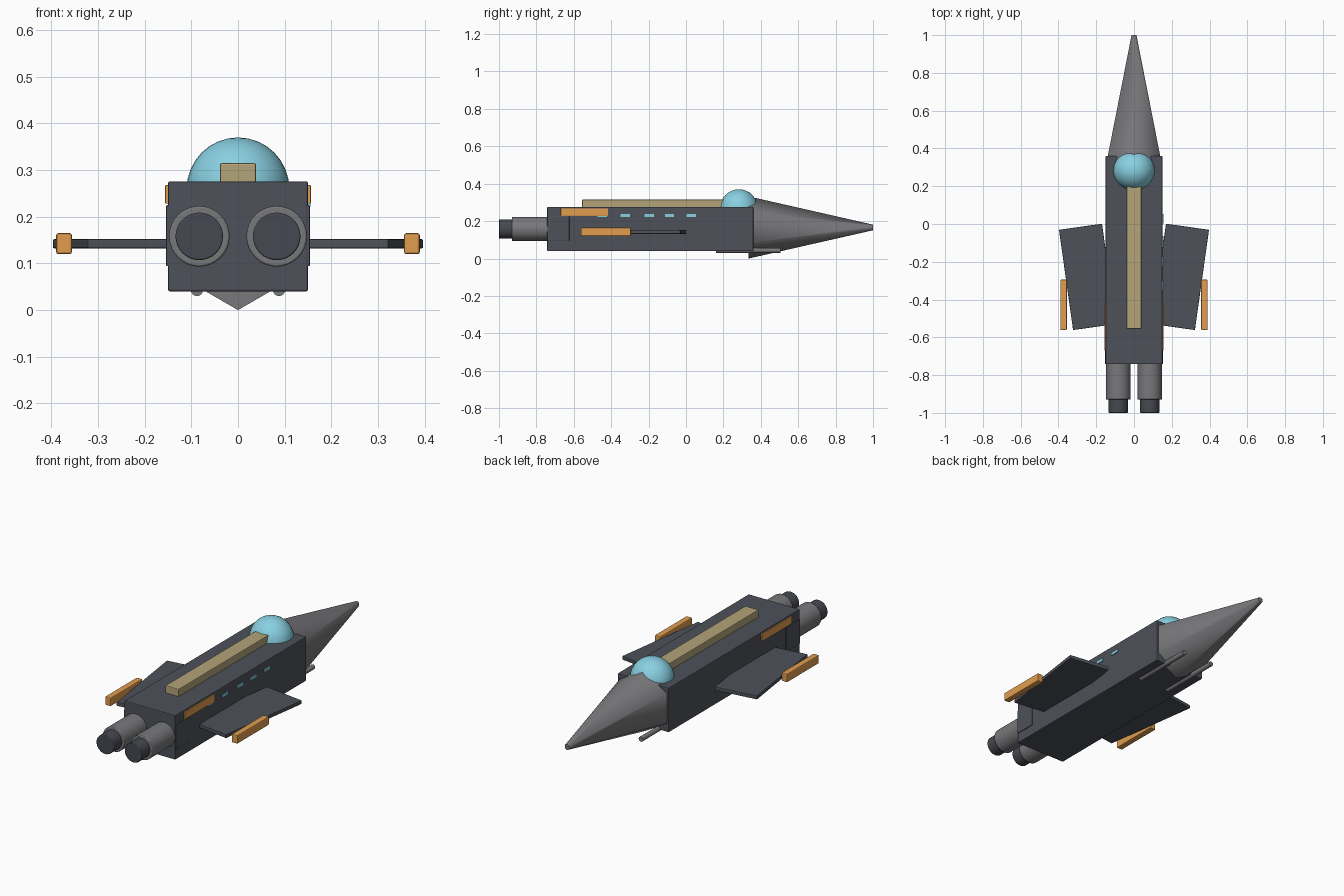
import bpy, math
from mathutils import Matrix

if "Cube" in bpy.data.objects:
    bpy.data.objects.remove(bpy.data.objects["Cube"])


def material(name, rgb):
    m = bpy.data.materials.new(name)
    m.diffuse_color = (*rgb, 1)
    m.use_nodes = True
    m.node_tree.nodes["Principled BSDF"].inputs["Base Color"].default_value = m.diffuse_color
    return m


HULL = material("dark hull grey", (0.075, 0.083, 0.10))
METAL = material("mid metal grey", (0.19, 0.19, 0.20))
NOZZLE = material("nozzle grey", (0.06, 0.066, 0.08))
TAN = material("tan", (0.45, 0.37, 0.19))
ORANGE = material("orange", (0.75, 0.34, 0.08))
GLASS = material("light blue glass", (0.25, 0.63, 0.76))


def finish(name, mat, bevel=0.0, smooth=None):
    ob = bpy.context.object
    ob.name = name
    ob.data.materials.append(mat)
    if smooth:
        bpy.ops.object.shade_smooth_by_angle(angle=math.radians(smooth))
    if bevel:
        b = ob.modifiers.new("bevel", "BEVEL")
        b.width = bevel
        b.segments = 2
    return ob


def box(name, mat, x, y, z, bevel=0.0, turn=0.0):
    """Box from (min, max) ranges, optionally turned about z."""
    bpy.ops.mesh.primitive_cube_add(size=1)
    ob = finish(name, mat, bevel)
    ob.data.transform(Matrix.Diagonal((x[1] - x[0], y[1] - y[0], z[1] - z[0], 1)))
    ob.location = [(a + b) / 2 for a, b in (x, y, z)]
    ob.rotation_euler.z = turn
    return ob


def rod(name, mat, x, z, y0, y1, r0, r1=None, sides=32, bevel=0.0, smooth=40):
    """Cylinder or cone along y, from y0 to y1."""
    bpy.ops.mesh.primitive_cone_add(vertices=sides, radius1=r0, radius2=r0 if r1 is None else r1,
                                    depth=y1 - y0, location=(x, (y0 + y1) / 2, z),
                                    rotation=(-math.pi / 2, 0, 0))
    return finish(name, mat, bevel, smooth)


# hull, six-sided nose, spine and canopy
box("hull", HULL, (-0.15, 0.15), (-0.742, 0.36), (0.04, 0.276), 0.004)
rod("nose_cone", METAL, 0, 0.166, 0.335, 1.0, 0.166, 0.015, sides=6, smooth=65)
box("spine", TAN, (-0.039, 0.039), (-0.555, 0.22), (0.26, 0.315), 0.004)
bpy.ops.mesh.primitive_uv_sphere_add(segments=32, ring_count=16, radius=0.11, location=(0, 0.283, 0.26))
bpy.context.object.scale = (1, 0.95, 1)
finish("canopy", GLASS, smooth=40)

# paired parts
for s, side in ((-1, "left"), (1, "right")):
    def span(a, b):
        return tuple(sorted((s * a, s * b)))

    rod(f"engine_{side}", METAL, s * 0.083, 0.158, -0.93, -0.70, 0.065, bevel=0.004)
    rod(f"nozzle_{side}", NOZZLE, s * 0.083, 0.158, -1.0, -0.90, 0.051, bevel=0.003)
    rod(f"gun_{side}", METAL, s * 0.088, 0.043, 0.16, 0.505, 0.013, sides=16)
    box(f"wing_{side}", HULL, span(0.131, 0.361), (-0.548, -0.012), (0.132, 0.152), 0.003,
        turn=-s * math.radians(8))
    box(f"wing_pod_{side}", ORANGE, span(0.356, 0.39), (-0.562, -0.294), (0.12, 0.165), 0.005)
    box(f"side_stripe_{side}", ORANGE, span(0.147, 0.156), (-0.67, -0.416), (0.228, 0.268), 0.002)
    box(f"rear_panel_{side}", HULL, span(0.145, 0.154), (-0.74, -0.624), (0.094, 0.225), 0.002)

# windows on the right side only
for i, y in enumerate((-0.447, -0.325, -0.197, -0.088, 0.028)):
    box(f"window_{i + 1}", GLASS, (0.147, 0.155), (y - 0.025, y + 0.025), (0.222, 0.238))
